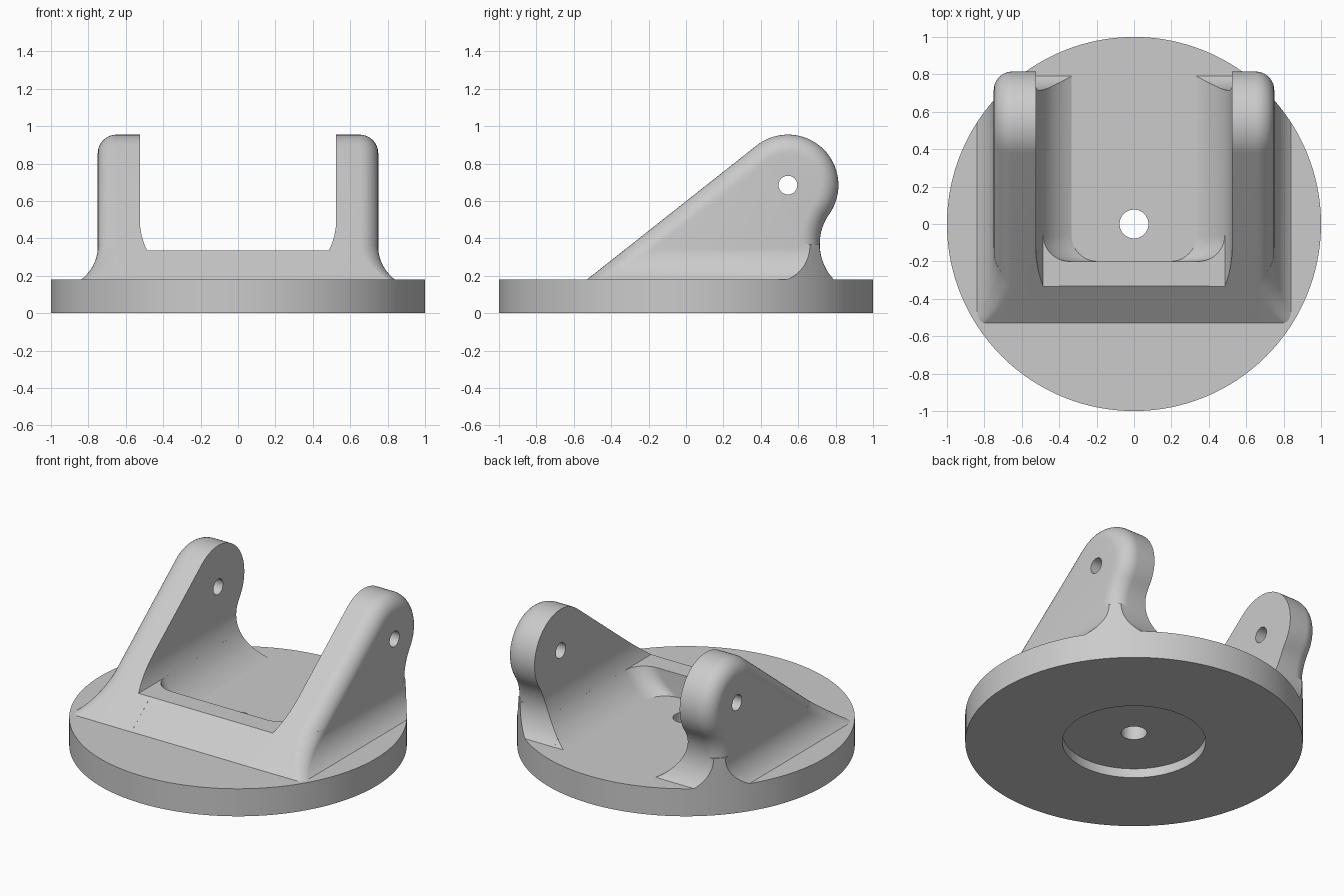
import bpy, bmesh
from math import sin, cos, asin, atan, atan2, tan, pi, sqrt, radians

if "Cube" in bpy.data.objects:
    bpy.data.objects.remove(bpy.data.objects["Cube"])

GREY = bpy.data.materials.new("light_grey")
GREY.use_nodes = True
GREY.diffuse_color = (0.6, 0.6, 0.6, 1)
GREY.node_tree.nodes["Principled BSDF"].inputs["Base Color"].default_value = (0.6, 0.6, 0.6, 1)


def loft(name, rings, loop=False):
    """Skin equal-length rings of points; cap the ends or close into a loop."""
    bm = bmesh.new()
    rows = [[bm.verts.new(p) for p in ring] for ring in rings]
    pairs = list(zip(rows, rows[1:])) + ([(rows[-1], rows[0])] if loop else [])
    n = len(rows[0])
    for a, b in pairs:
        for i in range(n):
            j = (i + 1) % n
            bm.faces.new((a[i], a[j], b[j], b[i]))
    if not loop:
        bm.faces.new(rows[0])
        bm.faces.new(rows[-1])
    bmesh.ops.recalc_face_normals(bm, faces=bm.faces)
    mesh = bpy.data.meshes.new(name)
    bm.to_mesh(mesh)
    bm.free()
    mesh.materials.append(GREY)
    obj = bpy.data.objects.new(name, mesh)
    bpy.context.collection.objects.link(obj)
    return obj


def lathe(name, profile, steps=128):
    return loft(name, [[(r * cos(2 * pi * k / steps), r * sin(2 * pi * k / steps), z)
                        for k in range(steps)] for r, z in profile], loop=True)


def boolean(target, tool, operation):
    mod = target.modifiers.new("cut", "BOOLEAN")
    mod.operation, mod.object, mod.solver = operation, tool, "EXACT"
    bpy.context.view_layer.objects.active = target
    bpy.ops.object.modifier_apply(modifier=mod.name)
    bpy.data.objects.remove(tool)


def smooth(obj):
    bpy.ops.object.select_all(action="DESELECT")
    obj.select_set(True)
    bpy.context.view_layer.objects.active = obj
    bpy.ops.object.shade_smooth_by_angle(angle=radians(30))


# Key dimensions
TOP = 0.18                      # top of the disc
PY, PZ, PR = 0.545, 0.685, 0.27  # pivot centre and ear tip radius
BY, BZ, BR = 0.991, 0.37, 0.276  # hollow behind the ear
LOW = 0.16                      # bracket sinks slightly into the disc
SLOPE = atan(0.79)
NECK = atan2(BZ - PZ, BY - PY)


def front_y(z, d=0):
    r = PR - d
    return PY - r * sin(SLOPE) - (PZ + r * cos(SLOPE) - z) / tan(SLOPE)


def back_y(z):
    return BY - sqrt(BR ** 2 - (z - BZ) ** 2)


def ear_profile(d):
    """Side outline of an ear, shrunk by d, as (y, z)."""
    pts = [(front_y(LOW, d), LOW)]
    a0 = pi / 2 + SLOPE
    for k in range(33):
        a = a0 + (NECK - a0) * k / 32
        pts.append((PY + (PR - d) * cos(a), PZ + (PR - d) * sin(a)))
    r = BR + d
    b0, b1 = pi + NECK, pi + asin((BZ - LOW) / r)
    for k in range(1, 21):
        b = b0 + (b1 - b0) * k / 20
        pts.append((BY + r * cos(b), BZ + r * sin(b)))
    return pts


def outer_x(z):
    """Outer side, flaring at the foot."""
    return 0.974 - sqrt(0.225 ** 2 - max(0, 0.36 - z) ** 2)


def inner_x(z):
    """Inner side, curving in toward the floor."""
    drop = min(max(0, 0.5 - z), 0.5 - TOP)
    return 0.161 + sqrt(0.364 ** 2 - drop ** 2)


def slab(z, half, y0, y1, rx, ry):
    """Horizontal rectangle with rounded front corners."""
    arc = [(half - rx + rx * sin(t), y0 + ry - ry * cos(t))
           for t in [pi / 2 * k / 10 for k in range(11)]]
    side = arc + [(half, y1)]
    return [(x, y, z) for x, y in side] + [(-x, y, z) for x, y in reversed(side)]


def levels(z0, z1, n):
    return [z0 + (z1 - z0) * k / n for k in range(n + 1)]


# Base disc with a centre hole and a recess underneath
disc = lathe("base_disc", [(0.077, TOP), (1, TOP), (1, 0), (0.425, 0), (0.425, 0.06), (0.077, 0.06)])
smooth(disc)

# Foot of the bracket: flared sides, sloping front, hollow back
rings = []
for z in levels(LOW, 0.37, 14):
    r = 0.04 + 0.06 * min(1, max(0, (z - TOP) / TOP))
    rings.append(slab(z, outer_x(z), front_y(z) + 0.001, back_y(z) - 0.001, r, r * 1.5))
bracket = loft("bracket", rings)

# Two ears with a rounded outer rim
for side in (-1, 1):
    steps = [(0.4, 0)] + [(0.65 + 0.1 * sin(t), 0.1 * (1 - cos(t)))
                          for t in [pi / 2 * k / 10 for k in range(11)]]
    ear = loft("ear", [[(side * x, y, z) for y, z in ear_profile(d)] for x, d in steps])
    boolean(bracket, ear, "UNION")

# Open channel between the ears, above the crossbar
channel = loft("channel_cutter", [slab(z, inner_x(z), -1, 1.5, 0.01, 0.01)
                                  for z in levels(0.335, 0.5, 10) + [1.3]])
boolean(bracket, channel, "DIFFERENCE")

# Pocket behind the crossbar with rounded inside corners
pocket = loft("pocket_cutter", [slab(z, inner_x(z), -0.2, 1.5, 0.14, 0.14)
                                for z in [0.1] + levels(TOP, 0.34, 10)])
boolean(bracket, pocket, "DIFFERENCE")

# Trim the foot to the edge of the disc
trim = lathe("rim_trimmer", [(1, 0.1), (1.6, 0.1), (1.6, 0.38), (1, 0.38)])
boolean(bracket, trim, "DIFFERENCE")

# Pivot hole through both ears
pin = loft("pin_cutter", [[(x, PY + 0.05 * cos(2 * pi * k / 32), PZ + 0.05 * sin(2 * pi * k / 32))
                           for k in range(32)] for x in (-1, 1)])
boolean(bracket, pin, "DIFFERENCE")
smooth(bracket)
